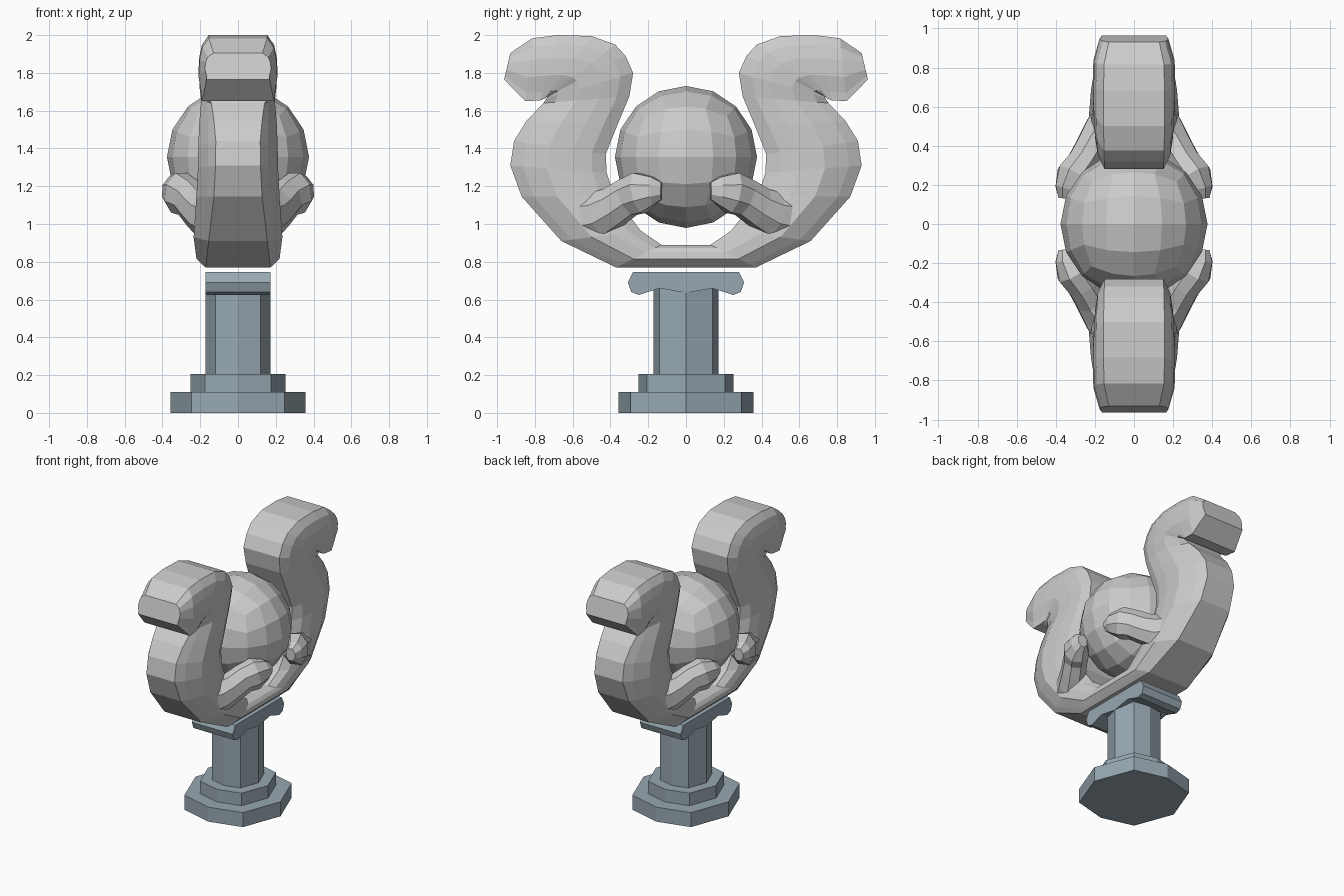
import bpy, bmesh, math
from mathutils import Vector

if "Cube" in bpy.data.objects:
    bpy.data.objects.remove(bpy.data.objects["Cube"])

stone = bpy.data.materials.new("blue_stone")
stone.diffuse_color = (0.31, 0.39, 0.44, 1)
stone.use_nodes = True
stone.node_tree.nodes["Principled BSDF"].inputs["Base Color"].default_value = stone.diffuse_color


def finish(name, bm, mat=None):
    bmesh.ops.recalc_face_normals(bm, faces=bm.faces)
    me = bpy.data.meshes.new(name)
    bm.to_mesh(me)
    bm.free()
    ob = bpy.data.objects.new(name, me)
    bpy.context.collection.objects.link(ob)
    if mat:
        me.materials.append(mat)
    return ob


def loft(name, rings, mat=None):
    """Skin a list of equal-length point rings and cap both ends."""
    bm = bmesh.new()
    vs = [[bm.verts.new(p) for p in r] for r in rings]
    n = len(vs[0])
    for a, b in zip(vs, vs[1:]):
        for i in range(n):
            j = (i + 1) % n
            bm.faces.new((a[i], a[j], b[j], b[i]))
    bm.faces.new(vs[0])
    bm.faces.new(vs[-1])
    return finish(name, bm, mat)


def octagon(r, z):
    k, m = 0.69 * r, 0.82 * r
    return [(r, 0, z), (k, m, z), (0, r, z), (-k, m, z),
            (-r, 0, z), (-k, -m, z), (0, -r, z), (k, -m, z)]


# Pedestal tiers and column
for name, r, z0, z1 in (("base_slab", .357, 0, .11), ("base_step", .252, .11, .205),
                        ("column", .172, .205, .66)):
    loft(name, [octagon(r, z0), octagon(r, z1)], stone)

# Scrolled capital, profile in the side plane
half = [(.28, .747), (.308, .69), (.29, .64), (.25, .624), (.14, .66)]
profile = half + [(0, .635)] + [(-y, z) for y, z in reversed(half)]
loft("capital", [[(x, y, z) for y, z in profile] for x in (-.172, .172)], stone)

# Ball: evenly spaced rounded cube
bm = bmesh.new()
bmesh.ops.create_cube(bm, size=2)
bmesh.ops.subdivide_edges(bm, edges=bm.edges[:], cuts=3, use_grid_fill=True)
for v in bm.verts:
    d = Vector([math.tan(c * math.pi / 4) for c in v.co]).normalized()
    v.co = d * .376 + Vector((0, 0, 1.355))
finish("ball", bm)

# Twin-headed body: outer point, inner point, half width, outer-face narrowing
sections = [
    (.37, .77, .13, .89, .22, .78), (.66, .91, .24, .965, .235, .66),
    (.87, 1.145, .38, 1.15, .22, .58), (.93, 1.31, .42, 1.27, .212, .56),
    (.91, 1.44, .425, 1.37, .21, .56), (.845, 1.545, .365, 1.52, .205, .62),
    (.755, 1.64, .30, 1.675, .195, .72), (.735, 1.67, .28, 1.80, .203, .8),
    (.735, 1.675, .32, 1.89, .205, .8), (.74, 1.67, .375, 1.95, .208, .85),
    (.75, 1.663, .50, 1.995, .21, .88), (.77, 1.655, .68, 2.0, .21, .9),
    (.85, 1.65, .815, 1.983, .208, .92), (.963, 1.765, .93, 1.905, .175, .95)]


def body_ring(sec, s):
    yo, zo, yi, zi, w, f = sec
    shape = [(f, 0), (.5 * f + .47, .13), (1, .38), (.98, .65), (.91, .85), (.74, 1)]
    side = [(w * k, s * (yo + (yi - yo) * t), zo + (zi - zo) * t) for k, t in shape]
    return side + [(-x, y, z) for x, y, z in reversed(side)]


loft("twin_body", [body_ring(s, -1) for s in reversed(sections)]
     + [body_ring(s, 1) for s in sections])

# Four little arms steadying the ball
arm = [(.10, .58, 1.03, .13), (.17, .46, 1.05, .12), (.22, .385, 1.09, .105),
       (.265, .31, 1.14, .10), (.312, .245, 1.165, .108), (.345, .175, 1.175, .075),
       (.35, .13, 1.175, .045)]
for sx, sy, tag in ((1, 1, "back_right"), (-1, 1, "back_left"),
                    (1, -1, "front_right"), (-1, -1, "front_left")):
    rings = []
    for i, (x, y, z, r) in enumerate(arm):
        a, b = arm[max(i - 1, 0)], arm[min(i + 1, len(arm) - 1)]
        d = (Vector(b[:3]) - Vector(a[:3])).normalized()
        u = d.cross(Vector((0, 0, 1))).normalized()
        v = u.cross(d)
        ring = []
        for k in range(8):
            t = math.tau * (k + .5) / 8
            p = Vector((x, y, z)) + u * (r * .85 * math.cos(t)) + v * (r * 1.08 * math.sin(t))
            ring.append((sx * p.x, sy * p.y, p.z))
        rings.append(ring)
    loft("arm_" + tag, rings)
